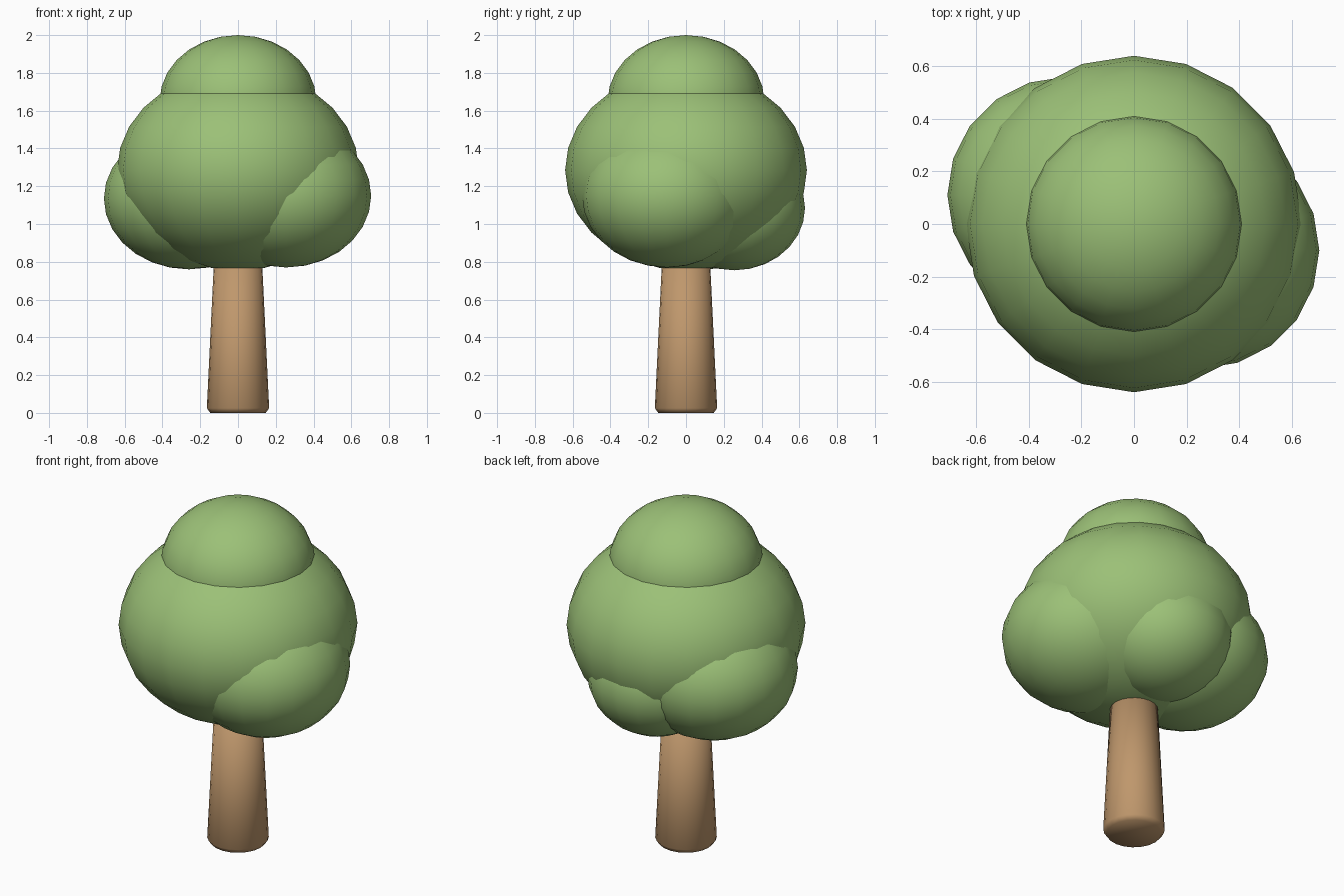
import bpy
import bmesh
from mathutils import Matrix

cube = bpy.data.objects.get("Cube")
if cube:
    bpy.data.objects.remove(cube, do_unlink=True)


def material(name, colour):
    mat = bpy.data.materials.new(name)
    mat.use_nodes = True
    mat.diffuse_color = colour
    mat.node_tree.nodes["Principled BSDF"].inputs["Base Color"].default_value = colour
    return mat


def finish(bm, name, mat):
    bmesh.ops.recalc_face_normals(bm, faces=bm.faces)
    for face in bm.faces:
        face.smooth = True
    mesh = bpy.data.meshes.new(name)
    bm.to_mesh(mesh)
    bm.free()
    mesh.materials.append(mat)
    obj = bpy.data.objects.new(name, mesh)
    bpy.context.collection.objects.link(obj)
    return obj


def foliage(name, centre, radius, height):
    bm = bmesh.new()
    place = Matrix.Translation(centre) @ Matrix.Diagonal((radius, radius, height, 1))
    bmesh.ops.create_uvsphere(bm, u_segments=20, v_segments=14, radius=1, matrix=place)
    return finish(bm, name, leaf)


def lathe(name, profile, mat, sides=20):
    bm = bmesh.new()
    rings = []
    for radius, z in profile:
        ring = bmesh.ops.create_circle(bm, segments=sides, radius=radius,
                                       matrix=Matrix.Translation((0, 0, z)))
        rings.append(ring["verts"])
    for low, high in zip(rings, rings[1:]):
        for i in range(sides):
            j = (i + 1) % sides
            bm.faces.new((low[i], low[j], high[j], high[i]))
    bm.faces.new(rings[0])
    bm.faces.new(rings[-1])
    return finish(bm, name, mat)


leaf = material("leaf green", (0.33, 0.53, 0.185, 1))
bark = material("bark brown", (0.52, 0.31, 0.15, 1))

# Tapered trunk with a small chamfer at the foot
lathe("trunk", [(0.147, 0), (0.165, 0.025), (0.125, 0.85)], bark)

# Main crown and the smaller dome on top
foliage("main_crown", (0, 0, 1.285), 0.64, 0.53)
foliage("top_crown", (0, 0, 1.65), 0.415, 0.35)

# Side clumps around the lower crown
foliage("left_clump", (0.255, -0.1, 1.15), 0.45, 0.38)
foliage("right_clump", (-0.26, 0.11, 1.135), 0.45, 0.375)
foliage("back_clump", (0.01, 0.255, 1.085), 0.375, 0.33)
